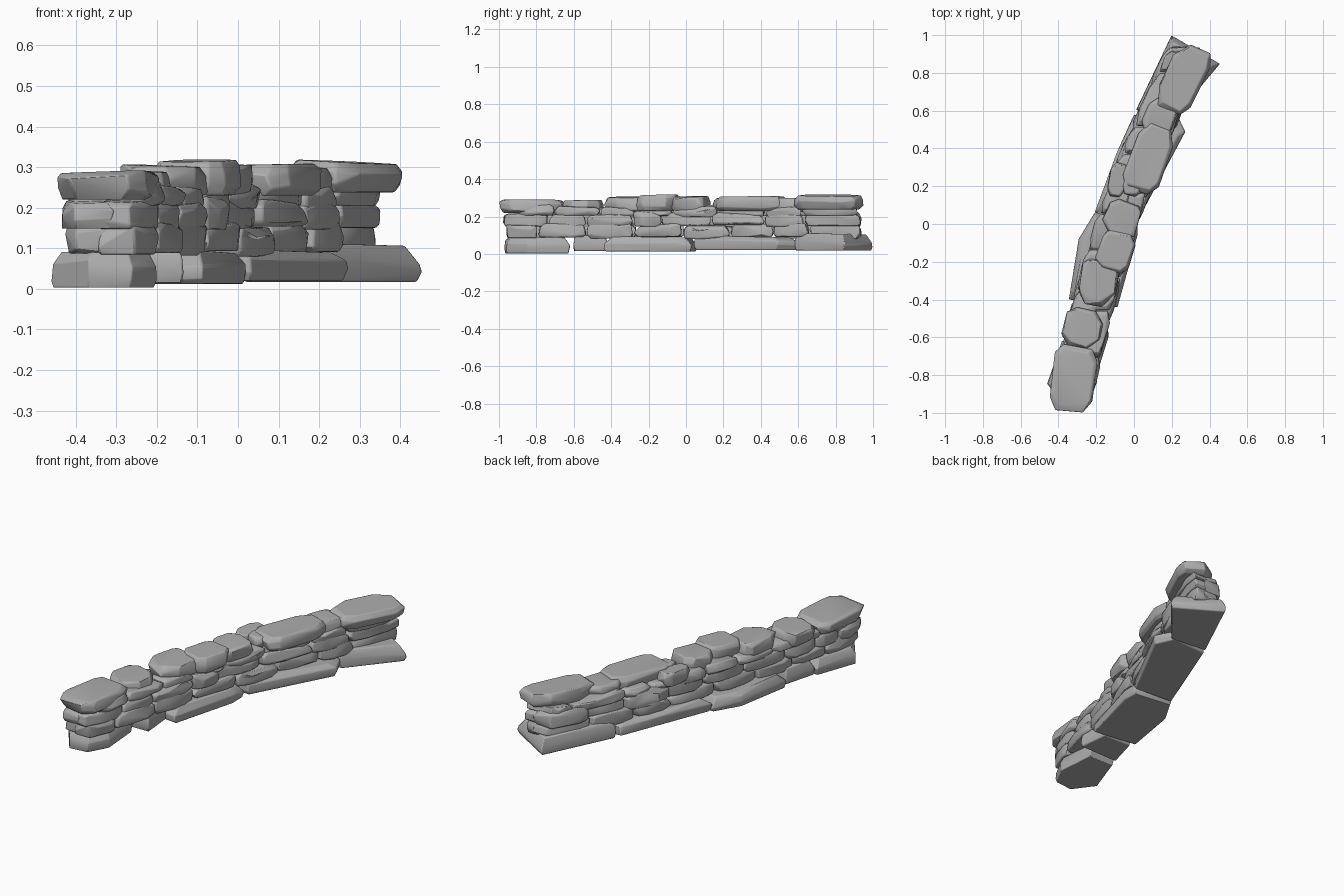
import bpy, bmesh, math, random
from mathutils import Vector

random.seed(7)
cube = bpy.data.objects.get("Cube")
if cube:
    bpy.data.objects.remove(cube, do_unlink=True)

stone_grey = bpy.data.materials.new("stone grey")
stone_grey.use_nodes = True
GREY = (0.42, 0.42, 0.42, 1)
stone_grey.diffuse_color = GREY
stone_grey.node_tree.nodes["Principled BSDF"].inputs["Base Color"].default_value = GREY

# Plan of the wall: (y, middle x, half width)
PLAN = [(-1.0, -.33, .09), (-.85, -.32, .13), (-.4, -.21, .125),
        (.13, -.05, .13), (.6, .14, .13), (1.0, .30, .10)]


def edges(y):
    """Left-hand and right-hand faces of the wall at y."""
    for (y0, x0, w0), (y1, x1, w1) in zip(PLAN, PLAN[1:]):
        if y <= y1:
            break
    f = (y - y0) / (y1 - y0)
    x, w = x0 + f * (x1 - x0), w0 + f * (w1 - w0)
    return x - w, x + w


def stone(name, outline, z0, z1, slope, rings, jitter):
    """Chiselled boulder: hull around scaled copies of a plan outline."""
    c = sum((Vector(p) for p in outline), Vector((0, 0))) / len(outline)
    bm = bmesh.new()
    for f, s in rings:
        for p in outline:
            d = (Vector(p) - c) * s
            x = c.x + d.x + random.uniform(-jitter, jitter)
            y = c.y + d.y + random.uniform(-jitter, jitter)
            z = z0 + f * (z1 - z0 + slope[0] * d.x + slope[1] * d.y)
            if 0 < f < 1:
                z += random.uniform(-.16, .16) * (z1 - z0)
            bm.verts.new((x, y, z))
    bmesh.ops.convex_hull(bm, input=bm.verts[:])
    loose = [v for v in bm.verts if not v.link_faces]
    bmesh.ops.delete(bm, geom=loose, context='VERTS')
    # merge near-flat facets into broad cleft planes
    bmesh.ops.dissolve_limit(bm, angle_limit=math.radians(9), verts=bm.verts[:], edges=bm.edges[:])
    bmesh.ops.recalc_face_normals(bm, faces=bm.faces[:])
    me = bpy.data.meshes.new(name)
    bm.to_mesh(me)
    bm.free()
    me.materials.append(stone_grey)
    ob = bpy.data.objects.new(name, me)
    bpy.context.collection.objects.link(ob)
    bev = ob.modifiers.new("worn edges", 'BEVEL')
    bev.width = .005
    bev.segments = 2
    bev.limit_method = 'ANGLE'
    bev.angle_limit = math.radians(25)
    bpy.ops.object.select_all(action='DESELECT')
    ob.select_set(True)
    bpy.context.view_layer.objects.active = ob
    bpy.ops.object.shade_smooth_by_angle(angle=math.radians(32))


# Foundation course: long slabs (outline, bottom, top)
SLAB = [(0, .96), (.3, 1.0), (.65, .98), (1, .84)]
FOUNDATION = [
    ([(-.46, -.85), (-.38, -.62), (-.22, -.62), (-.20, -.85), (-.26, -.96), (-.37, -.97)], .003, .090),
    ([(-.38, -.60), (-.33, -.42), (-.15, -.42), (-.135, -.60)], .015, .100),
    ([(-.345, -.40), (-.29, -.08), (-.21, .06), (.02, .03), (.02, -.06), (-.085, -.44)], .012, .090),
    ([(-.21, .06), (-.10, .36), (0, .58), (.22, .60), (.27, .49), (.03, .04)], .020, .092),
    ([(.01, .60), (.13, .82), (.20, 1.0), (.455, .85), (.23, .58)], .017, .108),
]
for i, (pts, z0, z1) in enumerate(FOUNDATION):
    stone(f"foundation_stone_{i + 1}", pts, z0, z1, (0, -.02), SLAB, .003)


def joints(start, end):
    """Uneven upright joints along one course."""
    ys = [start]
    while end - ys[-1] > .32:
        ys.append(ys[-1] + random.uniform(.14, .29))
    return ys + [end]


# Middle courses: stones on each face of the wall, meeting in its core
ROUGH = [(0, .90), (.28, 1.0), (.72, .98), (1, .80)]
COURSES = [("lower", .088, .158, -.96, .94), ("middle", .148, .216, -.98, .94),
           ("upper", .205, .252, -.90, .92)]
for course, z0, z1, start, end in COURSES:
    for side in ("left", "right"):
        ys = joints(start, end)
        for i, (a, b) in enumerate(zip(ys, ys[1:])):
            inset = random.uniform(.004, .032)
            pts = []
            # rounded outer face, then the tail past the core
            for f, depth in ((.02, .015), (.3, 0), (.75, 0), (.98, .015), (.98, None), (.02, None)):
                y = a + f * (b - a)
                outer, inner = edges(y) if side == "right" else edges(y)[::-1]
                outer, inner = inner, outer
                step = math.copysign(1, inner - outer)
                x = outer + .6 * (inner - outer) if depth is None else outer + step * (inset + depth)
                pts.append((x, y))
            stone(f"{course}_{side}_stone_{i + 1}", pts,
                  z0 + random.uniform(-.008, .006), z1 + random.uniform(-.006, .010),
                  (random.uniform(-.06, .06), random.uniform(-.08, .08)), ROUGH, .006)

# Capstones: (x, y, half width, half length, turn, bottom, top)
BLOCK = [(0, .88), (.3, .99), (.75, 1.0), (1, .88)]
CAPS = [
    (-.32, -.82, .115, .17, 8, .220, .288), (-.27, -.55, .10, .105, 15, .212, .287),
    (-.19, -.31, .10, .12, 10, .225, .304), (-.10, -.15, .09, .105, 15, .230, .316),
    (-.065, .03, .09, .095, 20, .228, .307), (-.085, .23, .05, .09, 10, .222, .292),
    (.0, .23, .045, .08, 15, .230, .298), (.08, .35, .095, .185, 20, .230, .307),
    (.135, .56, .08, .105, 22, .225, .297), (.26, .77, .10, .18, 27, .238, .313),
]
for i, (cx, cy, w, l, turn, z0, z1) in enumerate(CAPS):
    c, s = math.cos(math.radians(turn)), math.sin(math.radians(turn))
    pts = []
    # rectangle with unevenly clipped corners
    for sx, sy in ((1, 1), (-1, 1), (-1, -1), (1, -1)):
        cut = random.uniform(.4, .75)
        for u, v in ((sx * w, sy * l * cut), (sx * w * cut, sy * l)):
            pts.append((cx + u * c + v * s, cy - u * s + v * c))
    slope = (random.uniform(-.06, .06), random.uniform(-.05, .05))
    stone(f"capstone_{i + 1}", pts, z0, z1, slope, BLOCK, .007)
